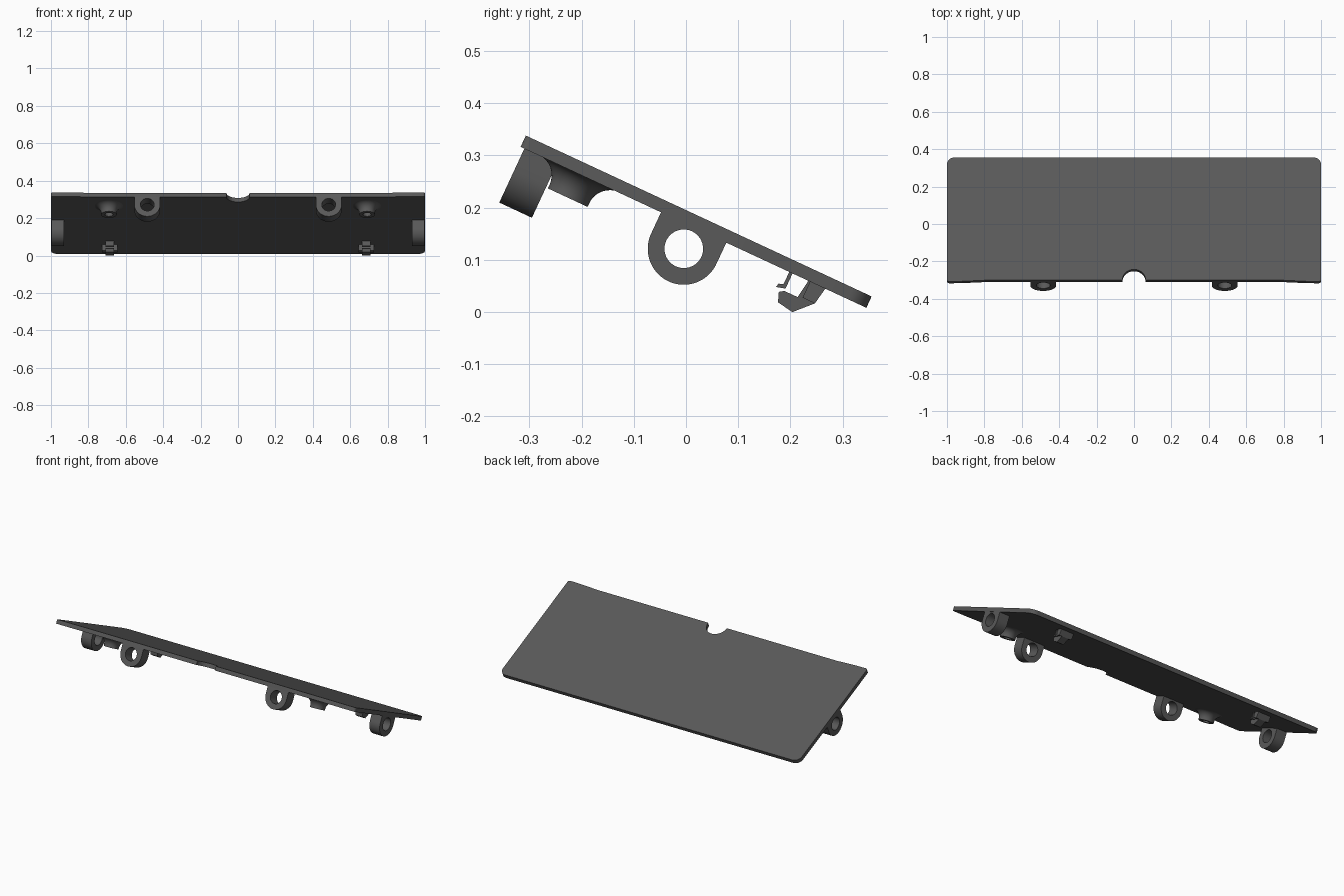
import bpy, bmesh, math
from mathutils import Matrix, Vector

if "Cube" in bpy.data.objects:
    bpy.data.objects.remove(bpy.data.objects["Cube"])

# Tilted frame: x across, u down the slope towards the back, w out of the top face
TILT = Matrix.Translation((0, -0.307, 0.338)) @ Matrix.Rotation(math.radians(-24.95), 4, 'X')

grey = bpy.data.materials.new("dark_grey")
grey.diffuse_color = (0.1, 0.1, 0.1, 1)
grey.use_nodes = True
grey.node_tree.nodes["Principled BSDF"].inputs["Base Color"].default_value = grey.diffuse_color


def finish(name, bm):
    bmesh.ops.remove_doubles(bm, verts=bm.verts, dist=1e-5)
    bmesh.ops.recalc_face_normals(bm, faces=bm.faces)
    bm.transform(TILT)
    mesh = bpy.data.meshes.new(name)
    bm.to_mesh(mesh)
    bm.free()
    mesh.materials.append(grey)
    obj = bpy.data.objects.new(name, mesh)
    bpy.context.collection.objects.link(obj)
    bpy.ops.object.select_all(action='DESELECT')
    obj.select_set(True)
    bpy.context.view_layer.objects.active = obj
    bpy.ops.object.shade_smooth_by_angle(angle=math.radians(30))
    return obj


def add_prism(bm, near, far):
    """Solid between two matching outlines."""
    a = [bm.verts.new(p) for p in near]
    b = [bm.verts.new(p) for p in far]
    bm.faces.new(a)
    bm.faces.new(b[::-1])
    for i in range(len(a)):
        j = (i + 1) % len(a)
        bm.faces.new((a[i], a[j], b[j], b[i]))


def add_side_prism(bm, outline, x, half):
    add_prism(bm, [(x - half, u, w) for u, w in outline],
              [(x + half, u, w) for u, w in outline])


def arc(cx, cy, r, a0, a1, n):
    return [(cx + r * math.cos(math.radians(a0 + (a1 - a0) * i / n)),
             cy + r * math.sin(math.radians(a0 + (a1 - a0) * i / n))) for i in range(n + 1)]


# Cover plate: rounded corners, slightly flared front ends, finger notch
half = arc(0, 0.009, 0.062, 90, 0, 12) + [(0.066, 0.007), (0.80, 0.007), (0.92, 0.001)]
half += arc(0.988, 0.012, 0.012, -90, 0, 4) + arc(0.96, 0.691, 0.04, 0, 90, 8)
outline = half + [(-x, u) for x, u in half[:0:-1]]
bm = bmesh.new()
add_prism(bm, [(x, u, 0) for x, u in outline], [(x, u, -0.024) for x, u in outline])
finish("cover_plate", bm)


def lug(name, place, a, b, r=0.069, hole=0.037, top=0.057, n=64):
    """U-shaped eye with a through hole; place(s, t, d) maps section to the tilted frame."""
    bm = bmesh.new()
    rows = []
    for i in range(n):
        t = 2 * math.pi * (i + 0.5) / n
        c, s = math.cos(t), math.sin(t)
        k = r if s < 0 else min(r / abs(c), top / s)
        rows.append([bm.verts.new(place(q * c, q * s - 0.069, d))
                     for q, d in ((k, a), (k, b), (hole, b), (hole, a))])
    for i in range(n):
        p, q = rows[i], rows[(i + 1) % n]
        for j in range(4):
            m = (j + 1) % 4
            bm.faces.new((p[j], q[j], q[m], p[m]))
    finish(name, bm)


for side, s in (("left", -1), ("right", 1)):
    # Front eyes point along the slope, end eyes point along x
    lug("front_eye_" + side, lambda p, w, d: (s * 0.485 + p, d, w), 0.008, 0.077)
    lug("end_eye_" + side, lambda p, w, d: (s * d, 0.366 + p, w), 0.93, 0.998)

    # Flared screw boss with a blind hole
    profile = [(0, -0.04), (0.022, -0.04), (0.022, -0.074), (0.042, -0.074)]
    profile += arc(0.085, -0.066, 0.043, 180, 90, 8)
    bm = bmesh.new()
    pts = [bm.verts.new((s * 0.69 + r, 0.123, w)) for r, w in profile]
    edges = [bm.edges.new(e) for e in zip(pts, pts[1:])]
    bmesh.ops.spin(bm, geom=pts + edges, cent=(s * 0.69, 0.123, 0), axis=(0, 0, 1),
                   angle=2 * math.pi, steps=40)
    finish("screw_boss_" + side, bm)

    # Snap clip: hooked arm, wide back wall, thin leg with a barb
    bm = bmesh.new()
    add_side_prism(bm, [(0.642, -0.02), (0.638, -0.058), (0.606, -0.0912), (0.573, -0.086),
                        (0.566, -0.067), (0.575, -0.061), (0.603, -0.061), (0.609, -0.02)],
                   s * 0.685, 0.023)
    add_side_prism(bm, [(0.645, -0.02), (0.638, -0.058), (0.612, -0.058), (0.612, -0.02)],
                   s * 0.685, 0.042)
    add_side_prism(bm, [(0.575, -0.02), (0.575, -0.056), (0.557, -0.061), (0.559, -0.053),
                        (0.568, -0.05), (0.568, -0.02)], s * 0.685, 0.023)
    finish("snap_clip_" + side, bm)
